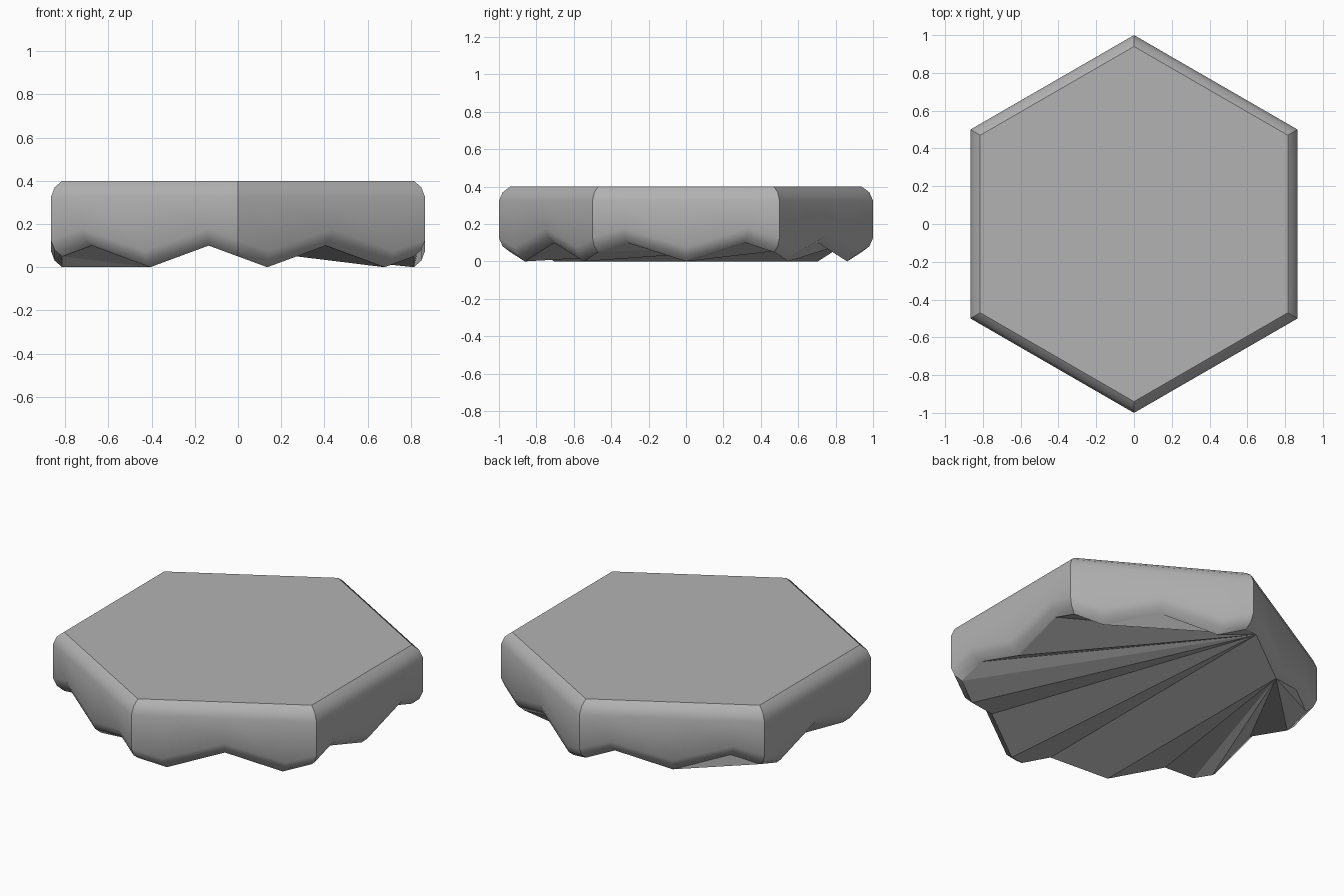
import bpy, bmesh
from mathutils import Vector
from math import radians, sin, cos

cube = bpy.data.objects.get("Cube")
if cube:
    bpy.data.objects.remove(cube)

# Single stone colour
stone = bpy.data.materials.new("stone_grey")
stone.use_nodes = True
colour = (0.45, 0.45, 0.45, 1)
stone.diffuse_color = colour
stone.node_tree.nodes["Principled BSDF"].inputs["Base Color"].default_value = colour

# Ragged lower edge: position along a side and height, flipped on every other side
WAVE = [(0, 0.05), (1 / 6, 0), (1 / 2, 0.1), (5 / 6, 0)]
# Rings from top to bottom: radius, height, follows the ragged edge
RINGS = [(0.94, 0.4, 0), (0.98, 0.37, 0), (1, 0.325, 0),
         (1, 0.075, 1), (0.98, 0.03, 1), (0.94, 0, 1)]
PER_SIDE = len(WAVE)
COUNT = 6 * PER_SIDE


def corner(i):
    a = radians(-90 + 60 * i)
    return Vector((cos(a), sin(a), 0))


def ring(bm, radius, height, ragged):
    verts = []
    for side in range(6):
        for t, w in WAVE:
            if side % 2:
                w = 0.1 - w
            p = corner(side).lerp(corner(side + 1), t) * radius
            p.z = height + (w if ragged else 0)
            verts.append(bm.verts.new(p))
    return verts


bm = bmesh.new()
rings = [ring(bm, *r) for r in RINGS]

# Sides, smooth along each side and creased at the six corners
for upper, lower in zip(rings, rings[1:]):
    for i in range(COUNT):
        j = (i + 1) % COUNT
        bm.faces.new((upper[i], lower[i], lower[j], upper[j])).smooth = True
    for i in range(0, COUNT, PER_SIDE):
        bm.edges.get((upper[i], lower[i])).smooth = False

# Flat top
bm.faces.new(rings[0])

# Underside: two fans, hinged on neighbouring points of the back edge
base = rings[-1]
peak, low, far = 3 * PER_SIDE + 1, 3 * PER_SIDE + 2, 5 * PER_SIDE + 2


def fan(hub, points):
    for a, b in zip(points, points[1:]):
        bm.faces.new((base[hub], base[b % COUNT], base[a % COUNT]))


fan(low, range(low + 1, far + 1))
fan(peak, [low, far] + list(range(far + 1, COUNT + peak)))

# Crease the rims of the top and the underside
for loop in (rings[0], base):
    for i in range(COUNT):
        bm.edges.get((loop[i], loop[(i + 1) % COUNT])).smooth = False

bmesh.ops.recalc_face_normals(bm, faces=bm.faces)
mesh = bpy.data.meshes.new("hex_tile")
bm.to_mesh(mesh)
bm.free()
mesh.materials.append(stone)
tile = bpy.data.objects.new("hex_tile", mesh)
bpy.context.collection.objects.link(tile)
